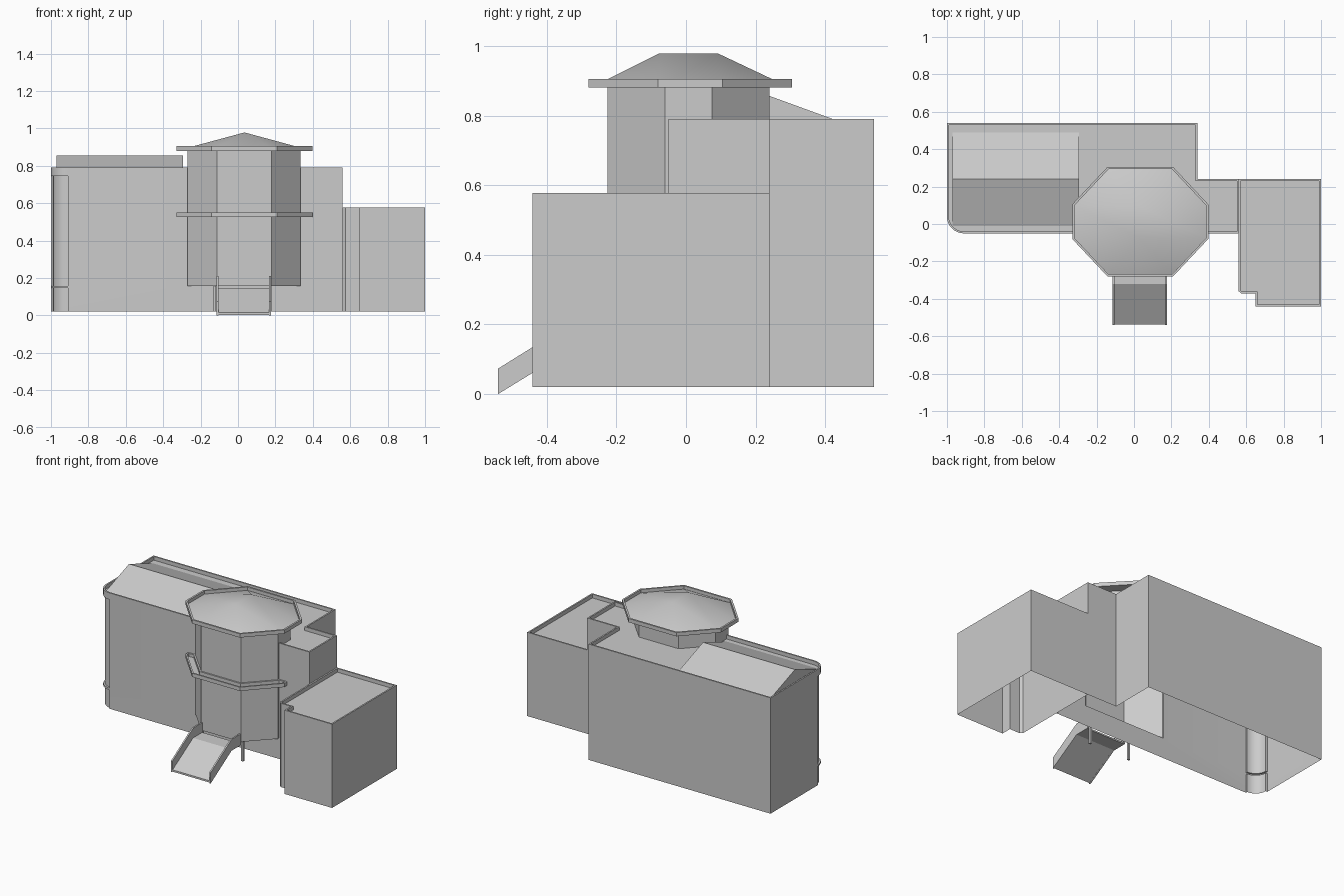
import bpy, bmesh, math

if "Cube" in bpy.data.objects:
    bpy.data.objects.remove(bpy.data.objects["Cube"])


def finish(name, bm, smooth=25):
    bmesh.ops.recalc_face_normals(bm, faces=bm.faces[:])
    me = bpy.data.meshes.new(name)
    bm.to_mesh(me)
    bm.free()
    ob = bpy.data.objects.new(name, me)
    bpy.context.collection.objects.link(ob)
    if smooth:
        bpy.ops.object.select_all(action='DESELECT')
        ob.select_set(True)
        bpy.context.view_layer.objects.active = ob
        bpy.ops.object.shade_smooth_by_angle(angle=math.radians(smooth))
    return ob


def loft(name, levels, rim=0, depth=0, bottom=False, top=True):
    """Stack (outline, z) levels, skipping collapsed faces; optional sunken top behind a rim."""
    bm = bmesh.new()
    cache = {}

    def vert(p, z):
        key = (round(p[0], 4), round(p[1], 4), round(z, 4))
        if key not in cache:
            cache[key] = bm.verts.new(key)
        return cache[key]

    def face(vs):
        vs = list(dict.fromkeys(vs))
        return bm.faces.new(vs) if len(vs) > 2 else None

    rings = [[vert(p, z) for p in outline] for outline, z in levels]
    n = len(rings[0])
    for a, b in zip(rings, rings[1:]):
        for i in range(n):
            j = (i + 1) % n
            face([a[i], a[j], b[j], b[i]])
    if bottom:
        face(rings[0][::-1])
    if top:
        cap = face(rings[-1])
        bm.normal_update()
        if rim:
            # rim around the roof, then drop the roof with vertical inner walls
            bmesh.ops.inset_region(bm, faces=[cap], thickness=rim,
                                   use_even_offset=True, use_boundary=True)
            ext = bmesh.ops.extrude_discrete_faces(bm, faces=[cap])
            vs = list({v for f in ext['faces'] for v in f.verts})
            bmesh.ops.translate(bm, verts=vs, vec=(0, 0, -depth))
    return finish(name, bm)


def prism_x(name, profile, x0, x1):
    """Extrude a (y, z) profile along x."""
    bm = bmesh.new()
    a, b = [[bm.verts.new((x, y, z)) for y, z in profile] for x in (x0, x1)]
    bm.faces.new(a)
    bm.faces.new(b)
    n = len(a)
    for i in range(n):
        bm.faces.new([a[i], a[(i + 1) % n], b[(i + 1) % n], b[i]])
    return finish(name, bm, 0)


def octagon(x0, x1, y0, y1, cx, cy):
    return [(x0, y0 + cy), (x0 + cx, y0), (x1 - cx, y0), (x1, y0 + cy),
            (x1, y1 - cy), (x1 - cx, y1), (x0 + cx, y1), (x0, y1 - cy)]


tower = octagon(-.27, .335, -.225, .24, .157, .165)
eave = octagon(-.33, .397, -.28, .305, .188, .2)
FRONT = -.05
bay = [(-.27, FRONT)] + tower[:4] + [(.335, FRONT)]


def main_outline(radius, with_bay):
    cx, cy = -.91, .04
    arc = [(cx + radius * math.cos(t), cy + radius * math.sin(t))
           for t in (math.pi + math.pi / 2 * i / 8 for i in range(9))]
    front = bay if with_bay else [(x, FRONT) for x, y in bay]
    return ([(-1, .54), (-1, cy)] + arc + [(cx, FRONT)] + front
            + [(.56, FRONT), (.56, .24), (.34, .24), (.34, .54)])


# Main building: recessed rounded corner, tower bay overhanging from z 0.157
small, full = .078, .09
loft("main_building", [
    (main_outline(small, False), .02), (main_outline(small, False), .145),
    (main_outline(full, False), .145), (main_outline(full, False), .157),
    (main_outline(full, True), .157), (main_outline(small, True), .157),
    (main_outline(small, True), .745), (main_outline(full, True), .745),
    (main_outline(full, True), .79)], rim=.01, depth=.025)

# Lower right wing with stepped front corner
wing = [(.56, .24), (.56, -.36), (.575, -.372), (.65, -.372), (.65, -.44),
        (1, -.44), (1, .24)]
loft("side_wing", [(wing, .02), (wing, .577)], rim=.01, depth=.025)

# Gabled roof
prism_x("gable_roof", [(-.01, .765), (.24, .856), (.49, .765)], -.97, -.293)

# Tower top and eave slab
loft("tower_top", [(tower, .765), (tower, .885)], top=False)
loft("tower_eave", [(eave, .88), (eave, .905)], rim=.012, depth=.022, bottom=True)

# Shallow tower roof rising to a short ridge
inner = octagon(-.318, .385, -.268, .293, .183, .195)
ridge_f, ridge_b = (.035, -.078), (.035, .092)
ridge = [ridge_f] * 4 + [ridge_b] * 4
loft("tower_roof", [(inner, .883), (ridge, .978)], top=False)

# Balcony ledge around the front of the tower
ledge = [(-.33, FRONT)] + eave[:4] + [(.397, FRONT)] + bay[::-1]
loft("tower_ledge", [(ledge, .525), (ledge, .55)], rim=.01, depth=.02, bottom=True)

# Entrance ramp with side walls
prism_x("entrance_ramp", [(-.537, .003), (-.32, .135), (-.225, .135),
                          (-.225, .145), (-.322, .145), (-.537, .015)], -.11, .172)
for side, x in (("left", -.115), ("right", .167)):
    prism_x("ramp_wall_" + side, [(-.54, 0), (-.32, .135), (-.22, .135),
                                  (-.22, .21), (-.32, .21), (-.54, .073)], x, x + .01)

# Posts under the tower bay
for side, x in (("left", -.124), ("right", .174)):
    post = [(x - .007, -.205), (x + .007, -.205), (x + .007, -.191), (x - .007, -.191)]
    loft("bay_post_" + side, [(post, .02), (post, .157)], bottom=True)
